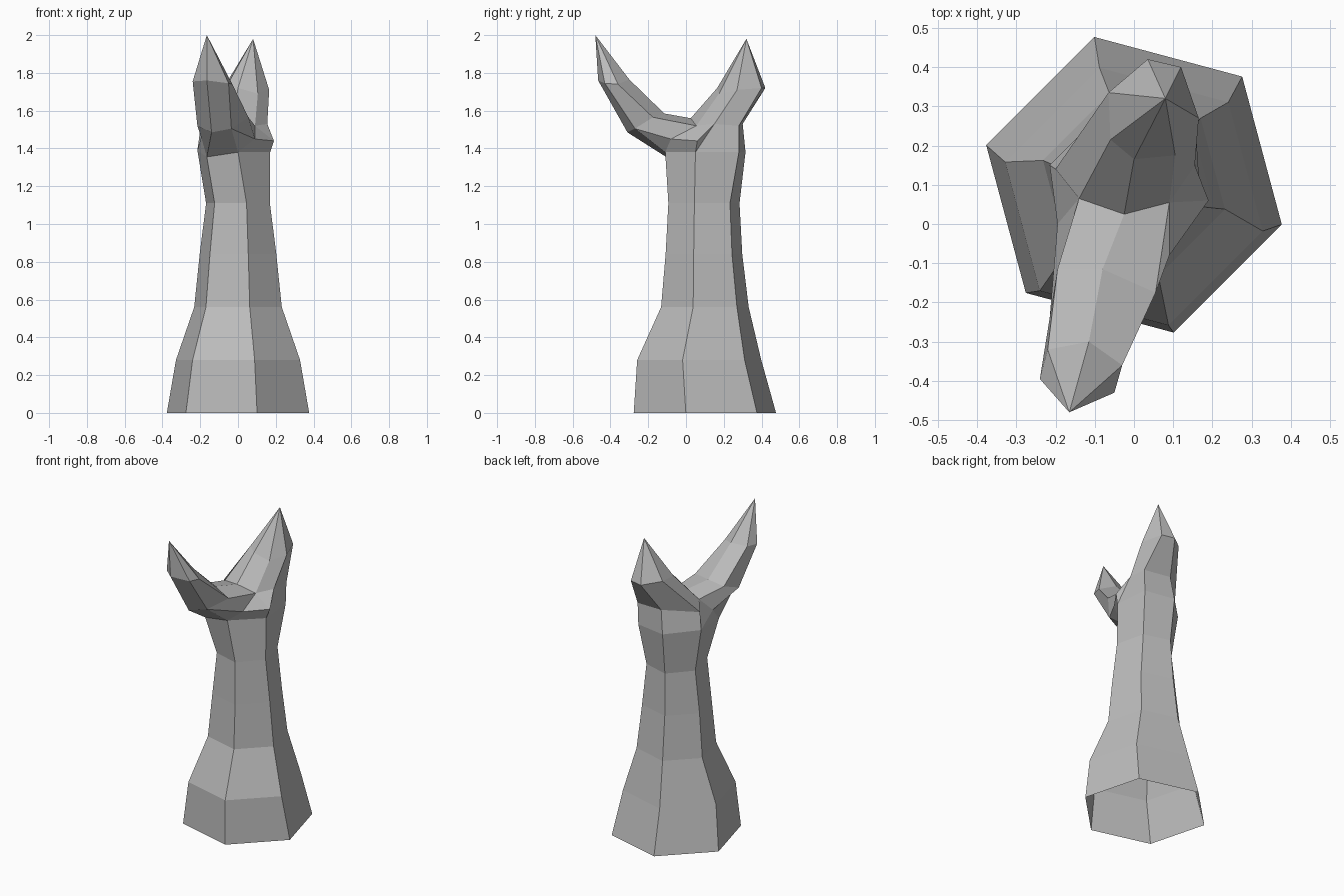
import bpy
import bmesh
from math import cos, sin, radians

cube = bpy.data.objects.get("Cube")
if cube:
    bpy.data.objects.remove(cube, do_unlink=True)

bark = bpy.data.materials.new("grey_bark")
bark.use_nodes = True
grey = (0.5, 0.5, 0.5, 1)
bark.diffuse_color = grey
bark.node_tree.nodes["Principled BSDF"].inputs["Base Color"].default_value = grey

bm = bmesh.new()


def add_ring(points):
    return [bm.verts.new(point) for point in points]


def hexagon(height, radius_x, radius_y, centre_y):
    angles = [radians(-15 + 60 * side) for side in range(6)]
    return add_ring([(radius_x * cos(a), centre_y + radius_y * sin(a), height) for a in angles])


def bridge(lower, upper):
    count = len(lower)
    for i in range(count):
        j = (i + 1) % count
        bm.faces.new((lower[i], lower[j], upper[j], upper[i]))


def close_to_tip(ring, tip_point):
    tip = bm.verts.new(tip_point)
    for current, following in zip(ring, ring[1:] + ring[:1]):
        bm.faces.new((current, following, tip))


# Flared six-sided trunk, open underneath
trunk_rings = [
    hexagon(0, 0.39, 0.39, 0.1),
    hexagon(0.28, 0.34, 0.34, 0.07),
    hexagon(0.56, 0.24, 0.24, 0.1),
    hexagon(0.84, 0.21, 0.21, 0.095),
    hexagon(1.11, 0.175, 0.195, 0.095),
]

# Uneven top of the trunk, in the same order as the hexagons
right, back_right, back_left, left, front_left, front_right = trunk_top = add_ring([
    (0.17, 0.05, 1.38), (0.15, 0.28, 1.38), (-0.05, 0.315, 1.38),
    (-0.215, 0.15, 1.39), (-0.165, -0.105, 1.355), (0, -0.11, 1.38),
])
trunk_rings.append(trunk_top)
for lower_ring, upper_ring in zip(trunk_rings, trunk_rings[1:]):
    bridge(lower_ring, upper_ring)

# Valley where the two branches part
valley_left, valley_mid, valley_right = add_ring([
    (-0.14, 0.065, 1.54), (-0.025, 0.025, 1.56), (0.09, 0.055, 1.52),
])

# Collar points between the trunk top and the branches
collar_left, collar_front, collar_right = add_ring([
    (-0.195, 0, 1.46), (0.09, -0.08, 1.45), (0.19, 0.06, 1.44),
])
neck_right, neck_back_right, neck_back_left, neck_left = neck = add_ring([
    (0.155, 0.15, 1.53), (0.155, 0.28, 1.52), (-0.03, 0.3, 1.53), (-0.2, 0.14, 1.5),
])
for face in (
    (front_right, right, collar_right, collar_front),
    (collar_front, collar_right, valley_right),
    (valley_right, collar_right, neck_right),
    (collar_right, right, neck_right),
    (right, back_right, neck_back_right, neck_right),
    (back_right, back_left, neck_back_left, neck_back_right),
    (back_left, left, neck_left, neck_back_left),
    (left, collar_left, valley_left, neck_left),
    (left, front_left, collar_left),
):
    bm.faces.new(face)

# Front branch, reaching forward and curling up to a point
front_elbow = add_ring([
    (-0.215, -0.24, 1.52), (-0.14, -0.31, 1.485), (-0.035, -0.27, 1.505),
    (0.055, -0.175, 1.565), (-0.08, -0.115, 1.585), (-0.195, -0.115, 1.57),
])
front_end = add_ring([
    (-0.24, -0.395, 1.755), (-0.165, -0.465, 1.76), (-0.05, -0.43, 1.745),
    (-0.03, -0.36, 1.74), (-0.115, -0.3, 1.765), (-0.22, -0.32, 1.76),
])
elbow_left, elbow_under, elbow_right, elbow_top_right, elbow_top, elbow_top_left = front_elbow
for face in (
    (collar_left, front_left, elbow_under, elbow_left),
    (front_left, front_right, elbow_right, elbow_under),
    (front_right, collar_front, elbow_right),
    (collar_front, valley_right, elbow_top_right, elbow_right),
    (valley_right, valley_mid, elbow_top, elbow_top_right),
    (valley_mid, valley_left, elbow_top_left, elbow_top),
    (valley_left, collar_left, elbow_left, elbow_top_left),
):
    bm.faces.new(face)
bridge(front_elbow, front_end)
close_to_tip(front_end, (-0.165, -0.48, 2))

# Back branch, a short leaning spike
back_root = [valley_left, valley_mid, valley_right] + neck
back_end = add_ring([
    (-0.06, 0.215, 1.73), (0, 0.165, 1.72), (0.105, 0.175, 1.69), (0.165, 0.27, 1.71),
    (0.12, 0.4, 1.72), (0.035, 0.42, 1.72), (-0.065, 0.335, 1.74),
])
bridge(back_root, back_end)
close_to_tip(back_end, (0.08, 0.32, 1.98))

bmesh.ops.recalc_face_normals(bm, faces=bm.faces[:])
mesh = bpy.data.meshes.new("forked_tree_trunk")
bm.to_mesh(mesh)
bm.free()
mesh.materials.append(bark)
trunk = bpy.data.objects.new("forked_tree_trunk", mesh)
bpy.context.collection.objects.link(trunk)
